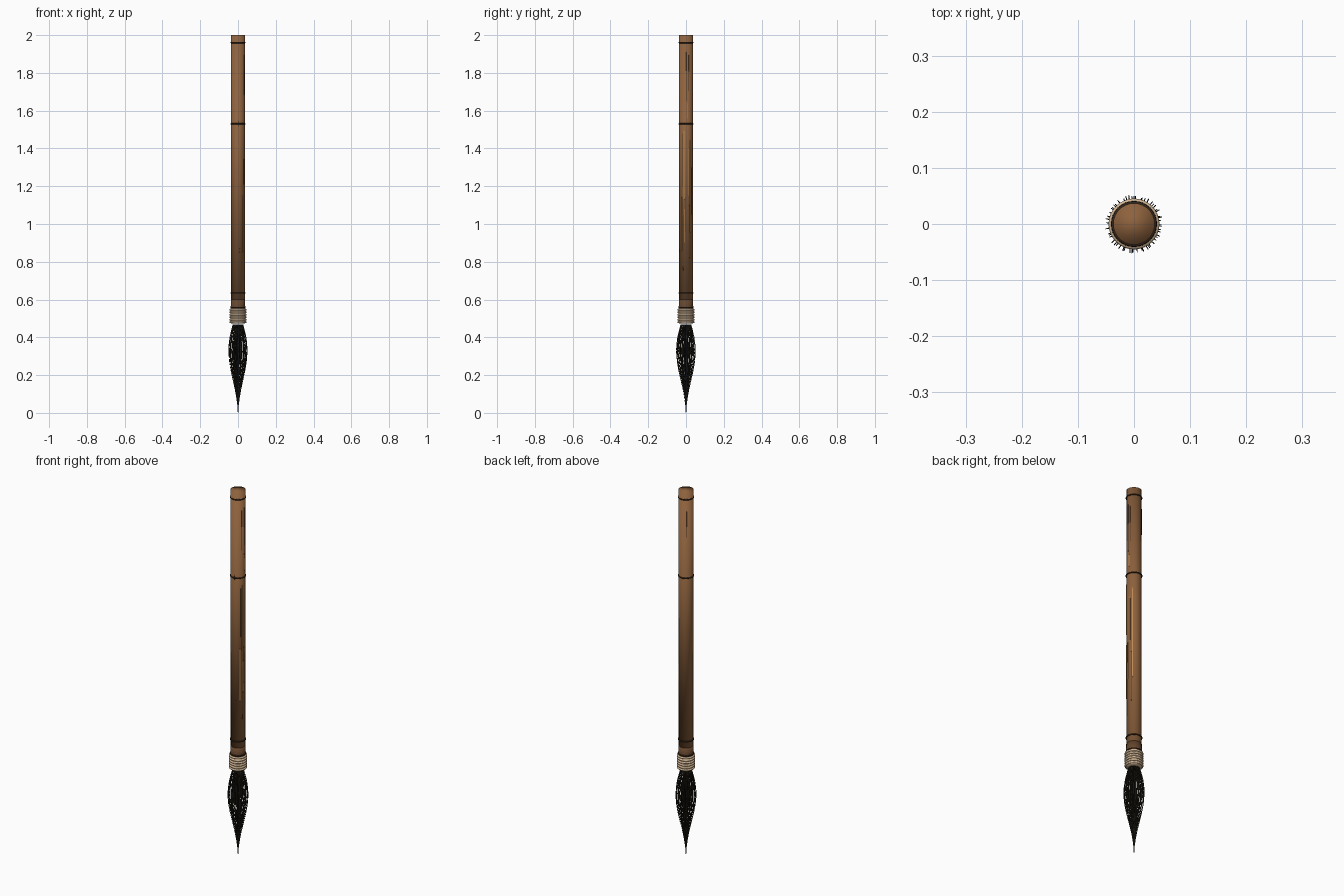
import bpy, bmesh, math, random
from mathutils import Vector

if "Cube" in bpy.data.objects:
    bpy.data.objects.remove(bpy.data.objects["Cube"])
random.seed(4)


def material(name, rgb):
    m = bpy.data.materials.new(name)
    m.diffuse_color = (*rgb, 1)
    m.use_nodes = True
    m.node_tree.nodes["Principled BSDF"].inputs["Base Color"].default_value = m.diffuse_color
    return m


BROWN = material("bamboo brown", (0.27, 0.122, 0.047))
LIGHT = material("light bamboo", (0.50, 0.25, 0.085))
DARK = material("dark grain", (0.09, 0.042, 0.018))
BLACK = material("node black", (0.032, 0.018, 0.010))
COLLAR = material("collar brown", (0.13, 0.060, 0.026))
BEIGE = material("thread beige", (0.66, 0.48, 0.31))
HAIR = material("bristle black", (0.016, 0.014, 0.009))


def finish(name, bm, mat, smooth=True):
    bmesh.ops.recalc_face_normals(bm, faces=bm.faces)
    me = bpy.data.meshes.new(name)
    bm.to_mesh(me)
    bm.free()
    me.materials.append(mat)
    for p in me.polygons:
        p.use_smooth = smooth
    ob = bpy.data.objects.new(name, me)
    bpy.context.collection.objects.link(ob)
    return ob


def lathe(name, profile, mat, n=32, closed=False):
    """Revolve (radius, z) points; open profiles get end caps."""
    bm = bmesh.new()
    rings = [[bm.verts.new((r * math.cos(2 * math.pi * i / n),
                            r * math.sin(2 * math.pi * i / n), z))
              for i in range(n)] for r, z in profile]
    pairs = list(zip(rings, rings[1:]))
    if closed:
        pairs.append((rings[-1], rings[0]))
    else:
        bm.faces.new(rings[0])
        bm.faces.new(rings[-1])
    for a, b in pairs:
        for i in range(n):
            j = (i + 1) % n
            bm.faces.new((a[i], a[j], b[j], b[i]))
    return finish(name, bm, mat)


def ring(name, radius, z, thick, mat):
    pts = [(radius + thick * math.cos(k * math.pi / 4),
            z + thick * math.sin(k * math.pi / 4)) for k in range(8)]
    return lathe(name, pts, mat, closed=True)


# bamboo handle, shaded smooth over its ends
lathe("handle", [(0.036, 0.58), (0.037, 2.0)], BROWN)

# dark bamboo nodes
for i, z in enumerate((0.635, 1.53, 1.96)):
    ring(f"node_ring_{i}", 0.0372, z, 0.0034, BLACK)

# collar under the handle
lathe("collar", [(0.038, 0.54), (0.0385, 0.56), (0.0375, 0.60)], COLLAR)
ring("collar_edge", 0.038, 0.558, 0.003, BLACK)

# thread-wound ferrule: beige windings over a beige core
lathe("ferrule", [(0.036, 0.474), (0.039, 0.477), (0.039, 0.545)], BEIGE)
for i in range(6):
    ring(f"thread_{i}", 0.0400, 0.481 + i * 0.0132, 0.0054, BEIGE)


# grain streaks lying on the handle
def streaks(name, rows, mat):
    bm = bmesh.new()
    for deg, z0, z1, w in rows:
        a, h = math.radians(deg), w / 0.074
        vs = [(0.0376 * math.cos(a + s * h), 0.0376 * math.sin(a + s * h), z)
              for s, z in ((0, z0), (-1, z0 + 0.01), (-1, z1 - 0.01),
                           (0, z1), (1, z1 - 0.01), (1, z0 + 0.01))]
        face = bm.faces.new([bm.verts.new(v) for v in vs])
        # solid plate with flat sides
        out = bmesh.ops.extrude_face_region(bm, geom=[face])["geom"]
        for v in out:
            if isinstance(v, bmesh.types.BMVert):
                v.co.x *= 0.96
                v.co.y *= 0.96
    return finish(name, bm, mat, smooth=False)


streaks("dark_grain", [
    (-25, 1.68, 1.90, 0.002), (2, 1.65, 1.91, 0.002), (22, 1.70, 1.90, 0.002),
    (-32, 1.20, 1.48, 0.002), (-22, 0.75, 1.05, 0.002), (28, 0.82, 1.10, 0.003),
    (-5, 0.95, 1.15, 0.002), (50, 1.05, 1.30, 0.002), (-75, 0.85, 0.87, 0.004),
    (-85, 1.515, 1.55, 0.006), (130, 1.75, 1.90, 0.002)], DARK)
streaks("light_grain", [
    (-17, 1.12, 1.50, 0.004), (10, 1.56, 1.64, 0.004), (-14, 0.90, 1.08, 0.004),
    (40, 0.95, 1.45, 0.004), (18, 1.15, 1.40, 0.004),
    (-40, 0.85, 1.15, 0.003)], LIGHT)

# bristle head outline as (z, radius)
OUTLINE = [(0.467, 0.027), (0.44, 0.034), (0.40, 0.043), (0.36, 0.048),
           (0.32, 0.050), (0.27, 0.046), (0.22, 0.038), (0.17, 0.027),
           (0.12, 0.016), (0.08, 0.009), (0.04, 0.0035), (0.0, 0.0008)]


def bristle(bm, angle, scale, lift, thick, sway):
    prev = None
    last = len(OUTLINE) - 1
    for k, (z, r) in enumerate(OUTLINE):
        t = k / last
        a = angle + sway * math.sin(t * 5)
        z = lift + z * (0.467 - lift) / 0.467
        d = Vector((math.cos(a), math.sin(a), 0))
        s = Vector((-d.y, d.x, 0))
        c = d * r * scale + Vector((0, 0, z))
        w = thick * (1 - 0.65 * t)
        cur = [bm.verts.new(c + v * w) for v in (d, s, -d, -s)]
        if prev:
            for i in range(4):
                j = (i + 1) % 4
                bm.faces.new((prev[i], prev[j], cur[j], cur[i]))
        else:
            bm.faces.new(cur)
        prev = cur
    bm.faces.new(prev)


# bristles in layers, from the outside in
bm = bmesh.new()
for count, scale, thick in ((56, 1.01, 0.0010), (44, 0.84, 0.0011),
                            (30, 0.64, 0.0012), (18, 0.42, 0.0013),
                            (8, 0.18, 0.0015)):
    for i in range(count):
        bristle(bm, 2 * math.pi * (i + random.uniform(-0.3, 0.3)) / count,
                scale * random.uniform(0.95, 1.03),
                0.0 if i == 0 else random.uniform(0.0, 0.03),
                thick, random.uniform(-0.06, 0.06))
finish("bristles", bm, HAIR)
